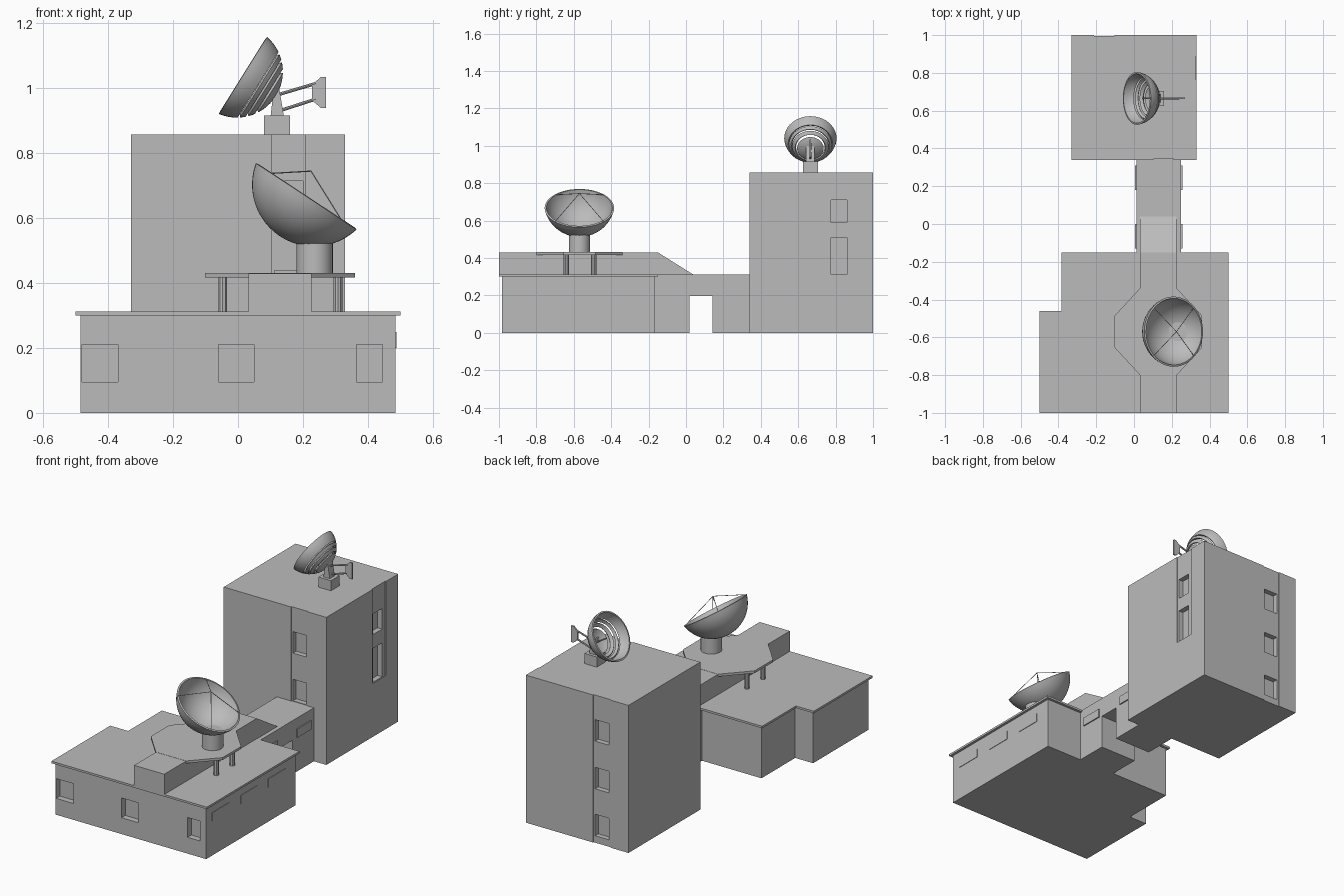
import bpy, bmesh, math
from mathutils import Vector, Matrix

cube = bpy.data.objects.get("Cube")
if cube:
    bpy.data.objects.remove(cube, do_unlink=True)

GREY = (0.5, 0.5, 0.5, 1)
grey = bpy.data.materials.new("concrete grey")
grey.use_nodes = True
grey.diffuse_color = GREY
grey.node_tree.nodes["Principled BSDF"].inputs["Base Color"].default_value = GREY


def finish(name, bm, smooth=False):
    bmesh.ops.recalc_face_normals(bm, faces=bm.faces)
    mesh = bpy.data.meshes.new(name)
    bm.to_mesh(mesh)
    bm.free()
    mesh.materials.append(grey)
    ob = bpy.data.objects.new(name, mesh)
    bpy.context.collection.objects.link(ob)
    if smooth:
        activate(ob)
        bpy.ops.object.shade_smooth_by_angle()
    return ob


def activate(ob):
    bpy.ops.object.select_all(action='DESELECT')
    ob.select_set(True)
    bpy.context.view_layer.objects.active = ob


def prism(name, outline, axis, lo, hi):
    """Extrude a 2D outline along one axis; the outline uses the other two."""
    bm = bmesh.new()

    def at(p, d):
        c = list(p)
        c.insert("xyz".index(axis), d)
        return c
    face = bm.faces.new([bm.verts.new(at(p, lo)) for p in outline])
    ext = bmesh.ops.extrude_face_region(bm, geom=[face])
    move = Vector(at((0, 0), hi - lo))
    verts = [v for v in ext["geom"] if isinstance(v, bmesh.types.BMVert)]
    bmesh.ops.translate(bm, verts=verts, vec=move)
    return finish(name, bm)


def box(name, x, y, z):
    return prism(name, [(x[0], y[0]), (x[1], y[0]), (x[1], y[1]), (x[0], y[1])], "z", *z)


def cut(ob, x, y, z):
    cutter = box("cutter", x, y, z)
    cutter.hide_render = True
    mod = ob.modifiers.new("cut", 'BOOLEAN')
    mod.operation, mod.solver, mod.object = 'DIFFERENCE', 'EXACT', cutter
    activate(ob)
    bpy.ops.object.modifier_apply(modifier=mod.name)
    bpy.data.objects.remove(cutter, do_unlink=True)


def rod(name, a, b, r, sides=8):
    a, b = Vector(a), Vector(b)
    bm = bmesh.new()
    mat = Matrix.Translation((a + b) / 2) @ (b - a).to_track_quat('Z', 'Y').to_matrix().to_4x4()
    bmesh.ops.create_cone(bm, cap_ends=True, segments=sides, radius1=r, radius2=r,
                          depth=(b - a).length, matrix=mat)
    return finish(name, bm, True)


def shell(name, rim, axis, radius, offset, thick, outer_deg, inner_deg=0, seg=48):
    """Revolved band of a spherical bowl, between two angles from its bottom."""
    steps = max(2, int((outer_deg - inner_deg) / 6))
    angles = [math.radians(outer_deg + (inner_deg - outer_deg) * i / steps)
              for i in range(steps + 1)]
    loop = [(radius, a) for a in angles] + [(radius - thick, a) for a in reversed(angles)]
    mat = Matrix.Translation(rim) @ Vector(axis).to_track_quat('Z', 'Y').to_matrix().to_4x4()
    bm = bmesh.new()
    rings = []
    for k in range(seg):
        t = math.tau * k / seg
        rings.append([bm.verts.new(mat @ Vector((r * math.sin(a) * math.cos(t),
                                                 r * math.sin(a) * math.sin(t),
                                                 offset - r * math.cos(a))))
                      for r, a in loop])
    closed = len(loop) if inner_deg else len(loop) - 1
    for k in range(seg):
        p, q = rings[k], rings[(k + 1) % seg]
        for i in range(closed):
            j = (i + 1) % len(loop)
            if not inner_deg and i == steps:
                continue
            bm.faces.new((p[i], p[j], q[j], q[i]))
        if not inner_deg:
            bm.faces.new((p[-1], p[0], q[0], q[-1]))
    bmesh.ops.remove_doubles(bm, verts=bm.verts, dist=1e-5)
    return finish(name, bm, True)


# Low front building with a notched back corner and overhanging roof
def notched(e):
    return [(-.5 + e, -1 + e), (.5 - e, -1 + e), (.5 - e, -.15 - e),
            (-.385 + e, -.15 - e), (-.385 + e, -.46 - e), (-.5 + e, -.46 - e)]


hall = prism("front_building", notched(.015), "z", 0, .3)
for x in ((-.48, -.37), (-.06, .05), (.365, .445)):
    cut(hall, x, (-1.02, -.95), (.095, .21))
prism("front_roof", notched(0), "z", .3, .312)
for i, y in enumerate((-.93, -.67, -.415)):
    box(f"side_window_{i}", (.48, .488), (y, y + .155), (.2, .25))

# Raised roof spine, sloping down at the back
prism("roof_spine", [(-1, .31), (-1, .43), (-.15, .43), (.04, .311), (.04, .305)],
      "x", .032, .226)
# Octagonal platform and its columns
prism("platform", [(.032, -.8), (.226, -.8), (.36, -.655), (.36, -.485),
                   (.226, -.34), (.032, -.34), (-.102, -.485), (-.102, -.655)],
      "z", .417, .431)
for i, x in enumerate((-.047, .308)):
    for j, y in enumerate((-.64, -.493)):
        rod(f"column_{i}{j}", (x, y, .31), (x, y, .42), .014, 10)

# Connecting corridor with an open passage under it
corridor = box("corridor", (.012, .25), (-.17, .342), (0, .311))
cut(corridor, (-.1, .4), (.02, .142), (-.1, .197))
for i, y in enumerate((-.13, .18)):
    for side, x in (("right", (.005, .02)), ("left", (.24, .257))):
        box(f"corridor_window_{side}_{i}", x, (y, y + .13), (.2, .25))

# Tall tower with shallow recessed window strips
tower = box("tower", (-.33, .33), (.34, 1), (0, .858))
cut(tower, (.103, .208), (.3, .345), (.31, .9))
cut(tower, (.325, .36), (.765, .888), (.31, .9))
cut(tower, (-.213, -.103), (.995, 1.04), (-.1, .9))
for z in ((.59, .715), (.313, .438)):
    cut(tower, (.112, .2), (.3, .375), z)
for z in ((.59, .71), (.313, .51)):
    cut(tower, (.295, .36), (.775, .86), z)
for z in ((.59, .715), (.313, .438), (.04, .165)):
    cut(tower, (-.2, -.112), (.965, 1.04), z)

# Large dish on its round pedestal, with four feed struts
rim, axis = Vector((.21, -.57, .667)), Vector((.55, 0, .835))
rod("dish_pedestal", (.236, -.57, .43), (.236, -.57, .53), .056, 32)
shell("large_dish", rim, axis, .191, .044, .01, 76.7)
across, feed = Vector((.835, 0, -.55)), Vector((.225, -.57, .745))
for i, (u, v) in enumerate(((1, 1), (1, -1), (-1, 1), (-1, -1))):
    foot = rim + .129 * (u * across + v * Vector((0, 1, 0)))
    rod(f"feed_strut_{i}", foot, feed, .0018, 6)

# Small slotted dish on the tower, made of concentric bands
rim, axis = Vector((.015, .665, 1.04)), Vector((-.848, 0, .53))
for i, (a, b) in enumerate(((81, 57), (54, 47), (43.5, 35), (30, 0))):
    shell(f"small_dish_band_{i}", rim, axis, .1417, .0217, .009, a, b)
rod("small_dish_feed", (.115, .665, .977), (.045, .665, 1.021), .004)
box("small_dish_base", (.08, .16), (.625, .705), (.85, .917))
prism("small_dish_neck", [(.1, .91), (.142, .91), (.127, 1), (.11, 1)], "y", .642, .688)

# Counterweight plate behind the small dish and its arms
prism("counterweight", [(.228, .963), (.255, .94), (.271, .94),
                        (.271, 1.035), (.255, 1.035), (.228, 1.01)], "y", .661, .669)
rod("counterweight_arm_upper", (.115, .665, .978), (.24, .665, 1.015), .005)
rod("counterweight_arm_lower", (.125, .665, .93), (.24, .665, .967), .005)
